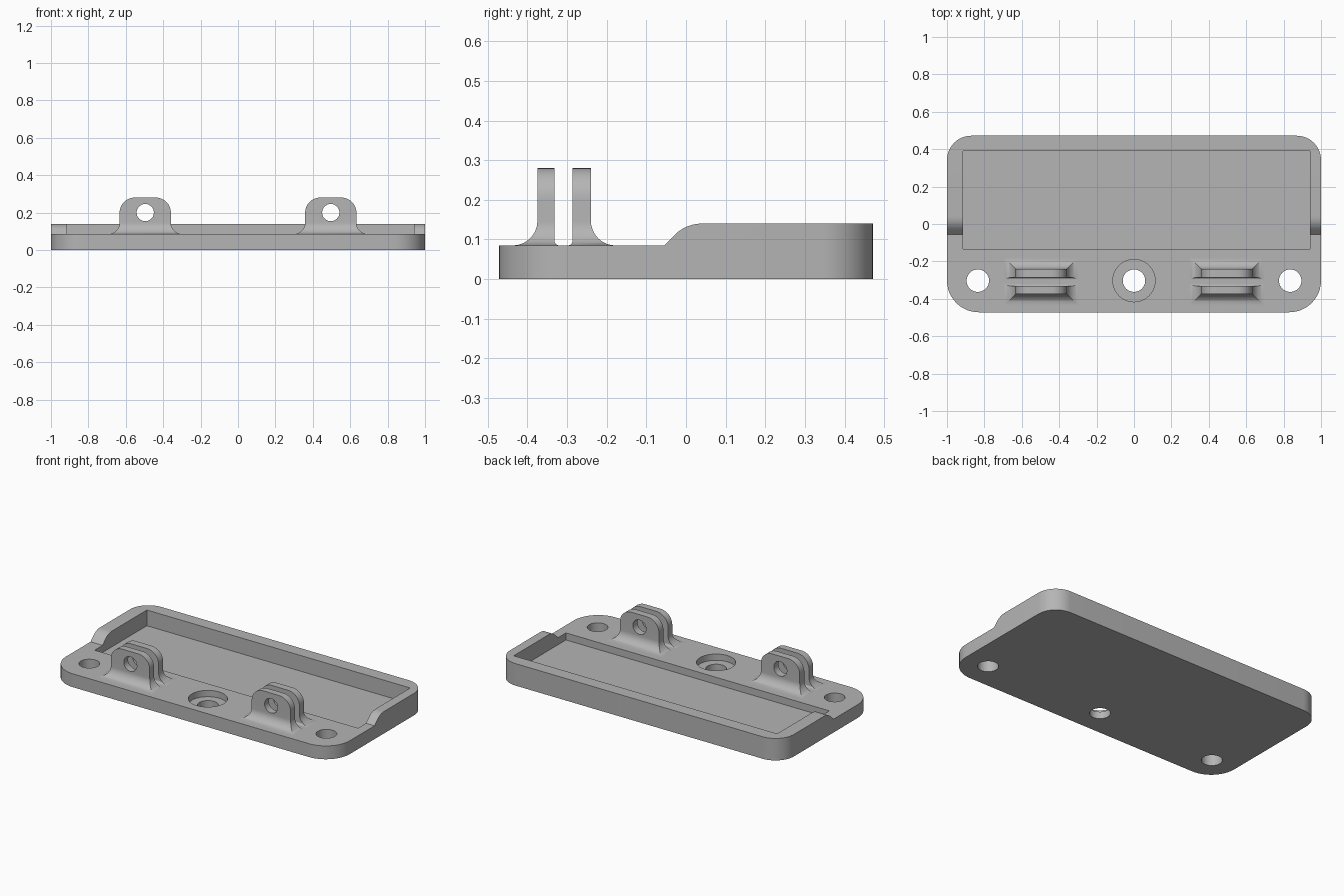
import bpy, bmesh
from math import sin, cos, pi, radians
from mathutils import Vector

if "Cube" in bpy.data.objects:
    bpy.data.objects.remove(bpy.data.objects["Cube"], do_unlink=True)

grey = bpy.data.materials.new("plain grey")
grey.use_nodes = True
grey.diffuse_color = (0.46, 0.46, 0.46, 1)
grey.node_tree.nodes["Principled BSDF"].inputs["Base Color"].default_value = grey.diffuse_color

HALF_Y = 0.472
DECK = 0.085      # height of the low front deck
RIM = 0.14        # height of the raised rim
FLOOR = 0.04      # pocket floor


def loft(name, rings):
    """Closed solid through rings that share a vertex count."""
    bm = bmesh.new()
    loops = [[bm.verts.new(p) for p in ring] for ring in rings]
    n = len(loops[0])
    for a, b in zip(loops, loops[1:]):
        for i in range(n):
            j = (i + 1) % n
            bm.faces.new((a[i], a[j], b[j], b[i]))
    bm.faces.new(loops[0][::-1])
    bm.faces.new(loops[-1])
    bmesh.ops.recalc_face_normals(bm, faces=bm.faces)
    mesh = bpy.data.meshes.new(name)
    bm.to_mesh(mesh)
    bm.free()
    mesh.materials.append(grey)
    ob = bpy.data.objects.new(name, mesh)
    bpy.context.collection.objects.link(ob)
    return ob


def cylinder(center, radius, depth, axis="Z"):
    rot = (pi / 2, 0, 0) if axis == "Y" else (0, 0, 0)
    bpy.ops.mesh.primitive_cylinder_add(vertices=64, radius=radius, depth=depth,
                                        location=center, rotation=rot)
    ob = bpy.context.object
    ob.data.materials.append(grey)
    return ob


def boolean(ob, cutter, operation="DIFFERENCE"):
    cutter.hide_render = True
    bpy.context.view_layer.objects.active = ob
    mod = ob.modifiers.new("cut", "BOOLEAN")
    mod.object, mod.operation, mod.solver = cutter, operation, "EXACT"
    bpy.ops.object.modifier_apply(modifier=mod.name)
    bpy.data.objects.remove(cutter, do_unlink=True)


def smooth(ob):
    bpy.ops.object.select_all(action="DESELECT")
    ob.select_set(True)
    bpy.context.view_layer.objects.active = ob
    bpy.ops.object.shade_smooth_by_angle(angle=radians(30))


# Rounded plan outline of the tray, larger corners at the front
outline = []
for sx, sy, r, start in ((1, 1, 0.13, 0), (-1, 1, 0.13, 90),
                         (-1, -1, 0.17, 180), (1, -1, 0.17, 270)):
    for i in range(13):
        a = radians(start + 90 * i / 12)
        outline.append((sx * (1 - r) + r * cos(a), sy * (HALF_Y - r) + r * sin(a)))
tray = loft("tray", [[(x, y, z) for x, y in outline] for z in (0, RIM)])

# Side profile: low deck, 45 degree ramp, rounded shoulder, high rim
shoulder = 0.097
profile = [(-0.6, -0.1), (-0.6, DECK), (-0.055, DECK)]
for i in range(11):
    a = radians(45 * (1 - i / 10))
    profile.append((0.04 - shoulder * sin(a), RIM - shoulder * (1 - cos(a))))
# The closing run stays above the tray so the top face is left untouched
waste = [(-0.6, 0.3), (-0.6, DECK)] + profile[2:] + [(0.04, 0.3)]
boolean(tray, loft("waste", [[(x, y, z) for y, z in waste] for x in (-1.1, 1.1)]))

# Recessed pocket
boolean(tray, loft("pocket", [[(-0.915, -0.135, z), (0.94, -0.135, z),
                               (0.94, 0.39, z), (-0.915, 0.39, z)]
                              for z in (FLOOR, 0.3)]))

# Screw holes and the central counterbore
for x in (-0.835, 0, 0.835):
    boolean(tray, cylinder((x, -0.303, 0.05), 0.06, 0.4))
boolean(tray, cylinder((0, -0.303, DECK + 0.06), 0.113, 0.2))
smooth(tray)


def ear(name, cx, y_in, y_out):
    """Hinge ear: rounded top, flared base with a wide outer and small inner fillet."""
    half, top, corner, wide, small = 0.137, 0.28, 0.08, 0.062, 0.012
    side = 1 if y_out > y_in else -1

    def flare(h, r):
        return r - (r * r - (r - h) ** 2) ** 0.5 if h < r else 0

    heights = [wide * (1 - cos(radians(90 * i / 12))) for i in range(13)]
    heights += [small * (1 - cos(radians(90 * i / 4))) for i in range(1, 5)]
    levels = [(h, flare(h, wide), flare(h, small)) for h in sorted(set(heights))]
    levels.insert(0, (-0.01, wide, small))
    for i in range(13):
        a = radians(90 * i / 12)
        levels.append((top - DECK - corner + corner * sin(a), -corner * (1 - cos(a)), None))
    rings = []
    for h, dx, inner in levels:
        w = half + dx
        upper = inner is None
        yo = y_out + (0 if upper else side * dx)
        yi = y_in - (0 if upper else side * inner)
        z = DECK + h
        rings.append([(cx - w, yi, z), (cx + w, yi, z), (cx + w, yo, z), (cx - w, yo, z)])
    ob = loft(name, rings)
    boolean(ob, cylinder((cx, (y_in + y_out) / 2, 0.2), 0.046, 0.2, "Y"))
    smooth(ob)


# Two pairs of ears
for label, cx in (("right", -0.496), ("left", 0.496)):
    ear(label + "_front_ear", cx, -0.332, -0.375)
    ear(label + "_back_ear", cx, -0.286, -0.24)
